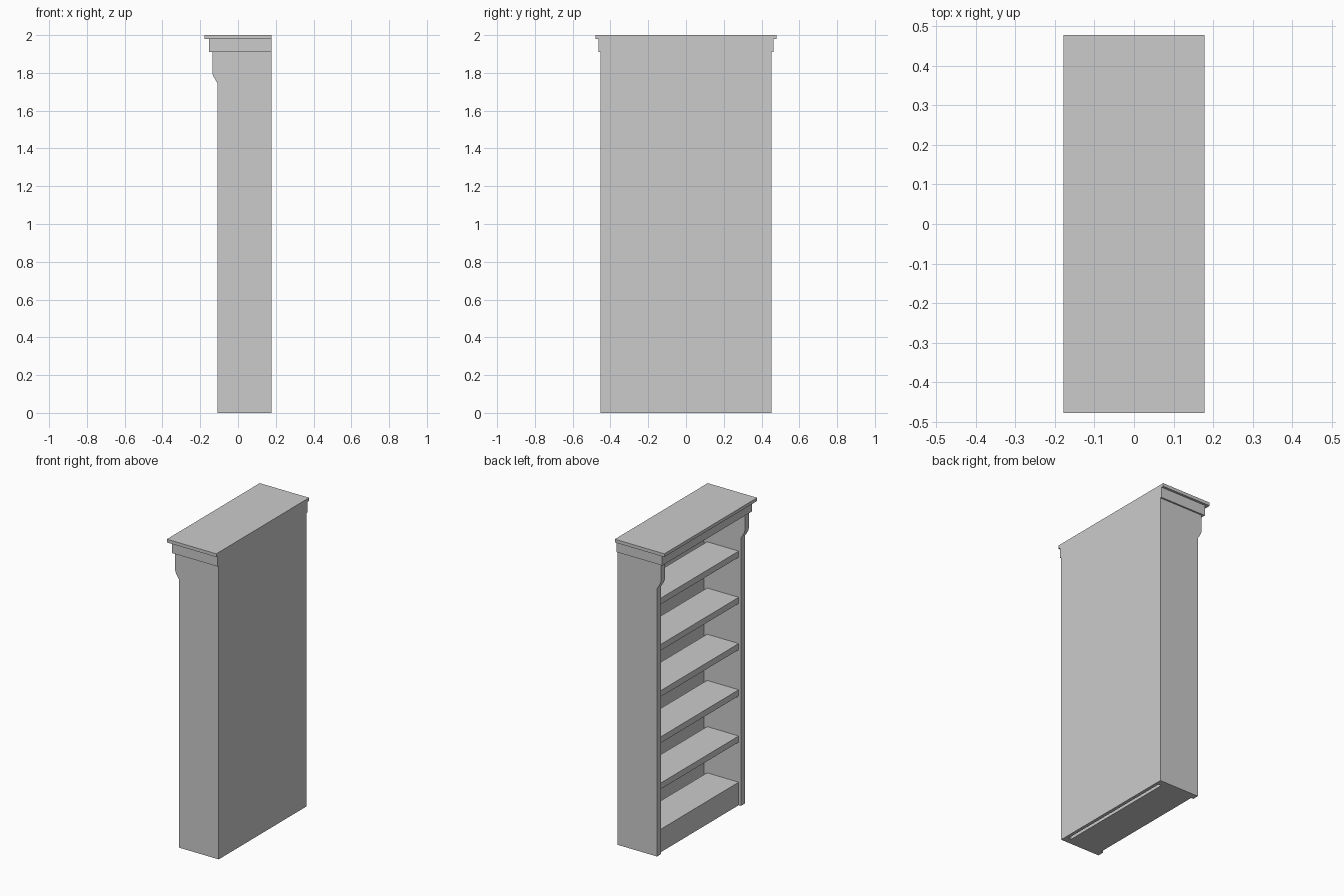
import bpy
import bmesh

if "Cube" in bpy.data.objects:
    bpy.data.objects.remove(bpy.data.objects["Cube"])

# One plain colour
grey = bpy.data.materials.new("plain grey")
grey.diffuse_color = (0.6, 0.6, 0.6, 1.0)
grey.use_nodes = True
grey.node_tree.nodes["Principled BSDF"].inputs["Base Color"].default_value = grey.diffuse_color

BACK = 0.178        # wall side of the bookcase
HALF = 0.4525       # half the body width
INNER = 0.411       # inner face of the side panels
FASCIA_Z = 1.911    # underside of the cornice


def prism(name, profile, y0, y1):
    """Extrude an (x, z) profile from y0 to y1."""
    bm = bmesh.new()
    face = bm.faces.new([bm.verts.new((x, y0, z)) for x, z in profile])
    new = bmesh.ops.extrude_face_region(bm, geom=[face])["geom"]
    verts = [v for v in new if isinstance(v, bmesh.types.BMVert)]
    bmesh.ops.translate(bm, verts=verts, vec=(0, y1 - y0, 0))
    bmesh.ops.recalc_face_normals(bm, faces=bm.faces)
    mesh = bpy.data.meshes.new(name)
    bm.to_mesh(mesh)
    bm.free()
    mesh.materials.append(grey)
    obj = bpy.data.objects.new(name, mesh)
    bpy.context.collection.objects.link(obj)
    return obj


def board(name, x0, x1, half, z0, z1):
    """Board centred across the width."""
    return prism(name, [(x0, z0), (x1, z0), (x1, z1), (x0, z1)], -half, half)


# Side panels, each with a shaped bracket under the cornice
side_profile = [(BACK, 0), (-0.108, 0), (-0.108, 1.745), (-0.118, 1.76),
                (-0.132, 1.785), (-0.136, 1.80), (-0.136, FASCIA_Z), (BACK, FASCIA_Z)]
for side, s in (("left", 1), ("right", -1)):
    prism(f"{side}_side_panel", side_profile, s * INNER, s * HALF)

# Back panel between the sides
board("back_panel", 0.157, BACK, INNER, 0, FASCIA_Z)

# Base block, set back from the side edges, its top being the lowest shelf
board("base", -0.092, 0.136, INNER, 0, 0.15)

# Evenly spaced shelves, leaving a narrow gap at the back
for i in range(1, 6):
    top = 0.15 + 0.301 * i
    board(f"shelf_{i}", -0.092, 0.136, INNER, top - 0.04, top)

# Stepped cornice and top board, flush at the back
board("cornice", -0.153, BACK, 0.463, FASCIA_Z, 1.979)
board("top_board", -0.178, BACK, 0.478, 1.979, 2.0)
